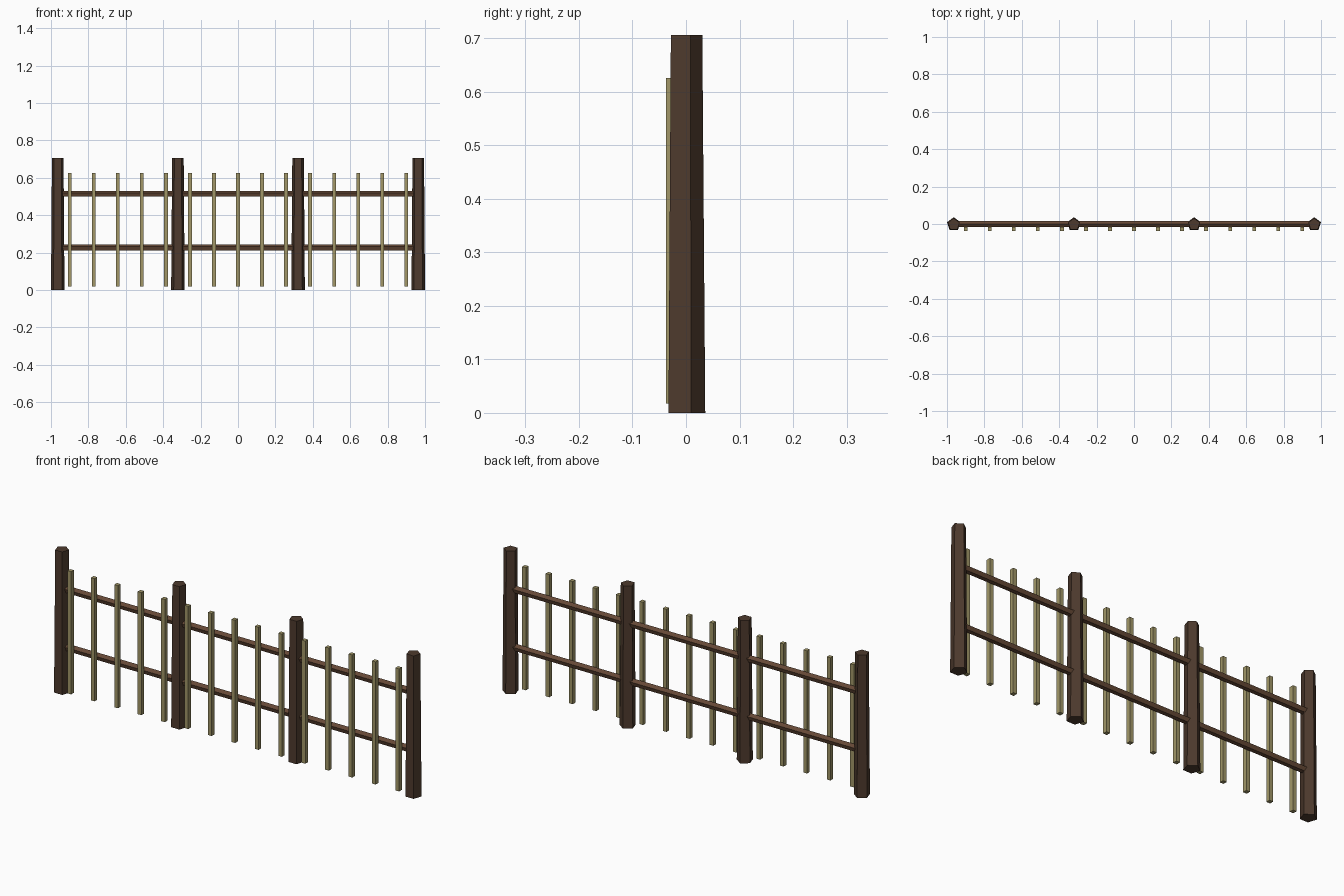
import bpy, math

if "Cube" in bpy.data.objects:
    bpy.data.objects.remove(bpy.data.objects["Cube"])

YC = -0.002      # post and rail centre line
BAY = 0.6425     # post spacing


def material(name, rgb):
    m = bpy.data.materials.new(name)
    m.diffuse_color = (*rgb, 1)
    m.use_nodes = True
    m.node_tree.nodes["Principled BSDF"].inputs["Base Color"].default_value = m.diffuse_color
    return m


post_mat = material("dark_wood", (0.075, 0.042, 0.026))
rail_mat = material("brown_wood", (0.13, 0.065, 0.036))
picket_mat = material("pale_wood", (0.36, 0.31, 0.14))


def finish(name, mat):
    ob = bpy.context.object
    ob.name = name
    ob.data.materials.append(mat)
    return ob


# Tapered five-sided posts, one corner facing the back
for i in range(4):
    bpy.ops.mesh.primitive_cone_add(vertices=5, radius1=0.038, radius2=0.0325, depth=0.706,
                                    location=((i - 1.5) * BAY, YC, 0.353))
    finish(f"post_{i + 1}", post_mat)

# Five-sided horizontal rails, one pair per bay, ends buried in the posts
for bay in (-1, 0, 1):
    for level, z in (("lower", 0.228), ("upper", 0.515)):
        bpy.ops.mesh.primitive_cylinder_add(vertices=5, radius=0.0175, depth=BAY - 0.03,
                                            location=(bay * BAY, YC + 0.002, z - 0.002),
                                            rotation=(math.radians(90), 0, math.radians(90)))
        finish(f"{level}_rail_{bay + 2}", rail_mat)

    # Thin square pickets on the front of the rails
    for k in range(-2, 3):
        bpy.ops.mesh.primitive_cube_add(size=1, location=(bay * BAY + k * BAY / 5, -0.0265, 0.322))
        bpy.context.object.scale = (0.02, 0.021, 0.608)
        finish(f"picket_{bay + 2}_{k + 3}", picket_mat)
